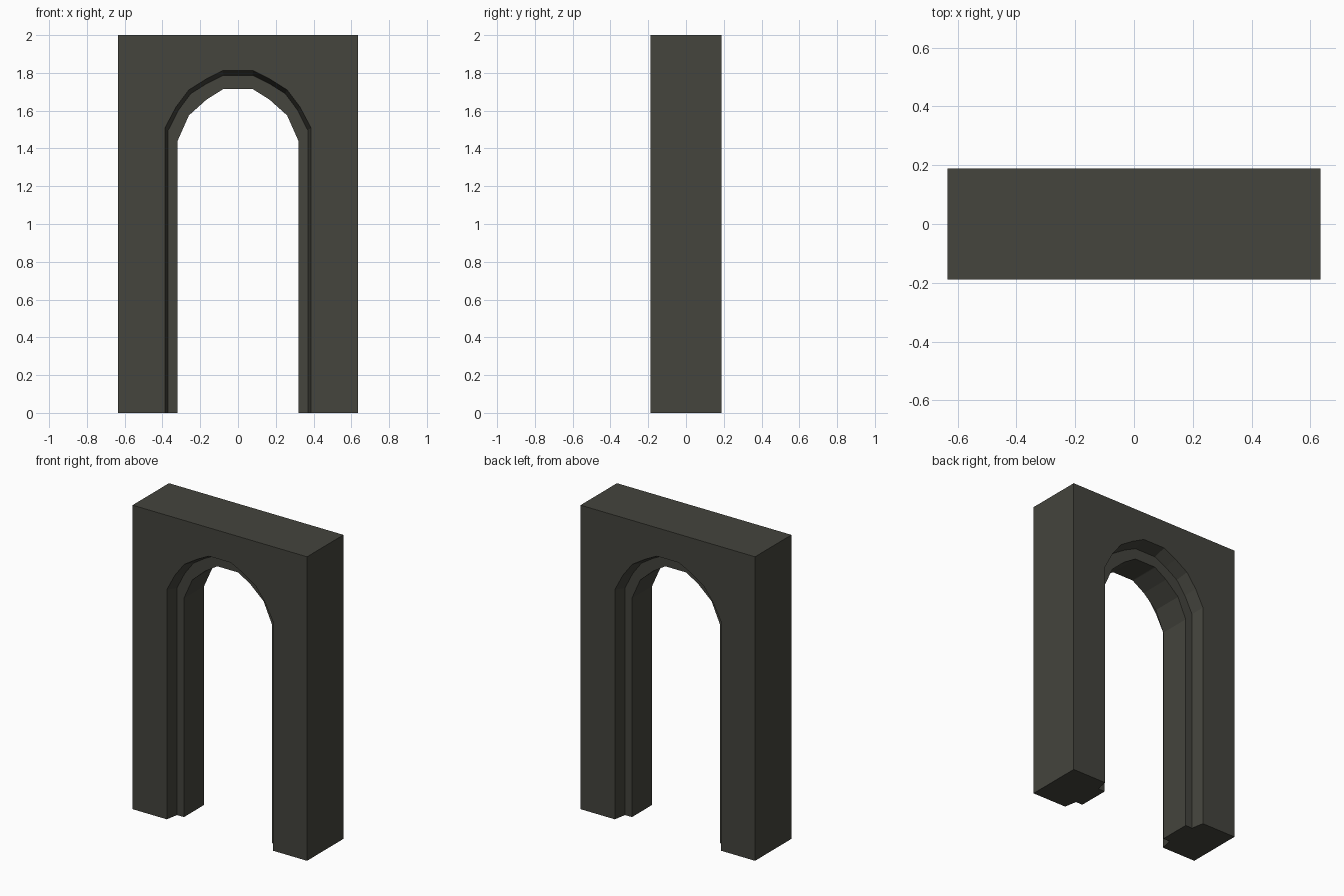
import bpy
import bmesh

cube = bpy.data.objects.get("Cube")
if cube:
    bpy.data.objects.remove(cube, do_unlink=True)

HALF_WIDTH, HALF_DEPTH, HEIGHT = 0.635, 0.189, 2.0
STEP_Y = 0.105   # where the tapered reveal meets the inner rib

# Right half of each opening outline, from the floor to beside the crown
FACE_ARCH = [(0.386, 0), (0.386, 1.51), (0.328, 1.62), (0.26, 1.71), (0.168, 1.768), (0.08, 1.813)]
REVEAL_ARCH = [(0.37, 0), (0.37, 1.495), (0.315, 1.603), (0.25, 1.69), (0.163, 1.745), (0.077, 1.787)]
RIB_ARCH = [(0.32, 0), (0.32, 1.44), (0.26, 1.575), (0.165, 1.66), (0.08, 1.713), (0.075, 1.715)]


def material(name, color):
    mat = bpy.data.materials.new(name)
    mat.use_nodes = True
    mat.diffuse_color = color
    mat.node_tree.nodes["Principled BSDF"].inputs["Base Color"].default_value = color
    return mat


def outline(bm, half, y):
    """Mirror a half outline and place it at depth y."""
    points = half + [(-x, z) for x, z in reversed(half)]
    return [bm.verts.new((x, y, z)) for x, z in points]


bm = bmesh.new()

# Outer block outline and stepped opening, front to back
frame = [(HALF_WIDTH, 0), (HALF_WIDTH, HEIGHT)]
front, back = (outline(bm, frame, y) for y in (-HALF_DEPTH, HALF_DEPTH))
stations = [(FACE_ARCH, -HALF_DEPTH), (REVEAL_ARCH, -STEP_Y), (RIB_ARCH, -STEP_Y),
            (RIB_ARCH, STEP_Y), (REVEAL_ARCH, STEP_Y), (FACE_ARCH, HALF_DEPTH)]
rings = [outline(bm, half, y) for half, y in stations]

# Reveals, steps and barrel of the opening, then the block sides and top
for a, b in list(zip(rings, rings[1:])) + [(front, back)]:
    for i in range(len(a) - 1):
        bm.faces.new((a[i], a[i + 1], b[i + 1], b[i]))

# Front and back walls around the opening
bm.faces.new(front + rings[0][::-1])
bm.faces.new(back + rings[-1][::-1])

# Undersides of both piers
for end in (0, -1):
    bm.faces.new([front[end]] + [ring[end] for ring in rings] + [back[end]])

bmesh.ops.recalc_face_normals(bm, faces=bm.faces)
mesh = bpy.data.meshes.new("stone_archway")
bm.to_mesh(mesh)
bm.free()
mesh.materials.append(material("dark_stone", (0.058, 0.058, 0.047, 1)))
archway = bpy.data.objects.new("stone_archway", mesh)
bpy.context.collection.objects.link(archway)
